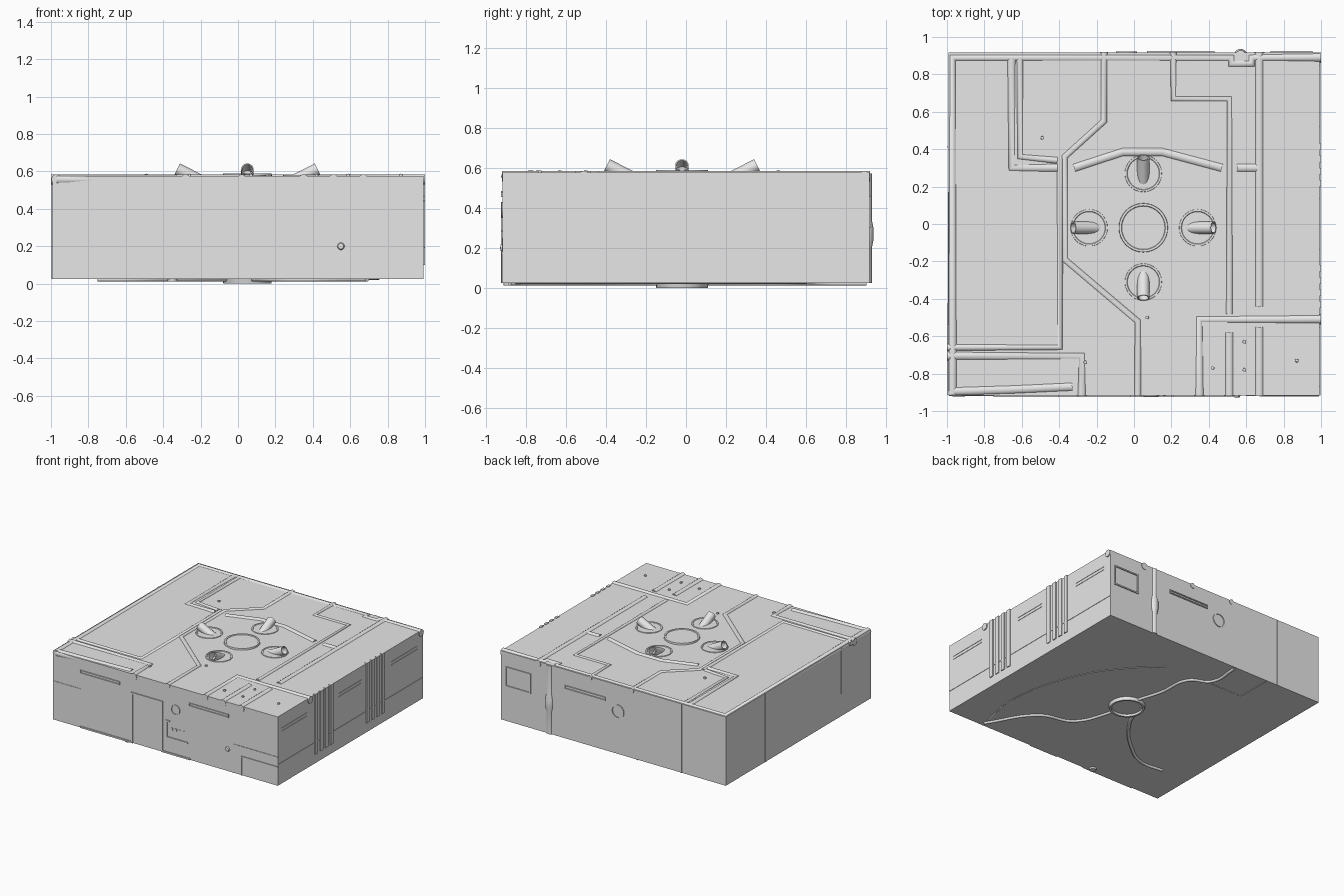
import bpy, bmesh, math
from mathutils import Vector

old = bpy.data.objects.get("Cube")
if old:
    bpy.data.objects.remove(old)

grey = bpy.data.materials.new("light grey")
grey.use_nodes = True
grey.diffuse_color = (0.8, 0.8, 0.8, 1)
grey.node_tree.nodes["Principled BSDF"].inputs["Base Color"].default_value = (0.8, 0.8, 0.8, 1)

HX, HY, Z0, Z1 = 0.993, 0.916, 0.025, 0.575
CX, CY = 0.05, -0.02


def finish(name, bm, smooth=False):
    me = bpy.data.meshes.new(name)
    bm.to_mesh(me)
    bm.free()
    me.materials.append(grey)
    ob = bpy.data.objects.new(name, me)
    bpy.context.collection.objects.link(ob)
    if smooth:
        me.shade_smooth()
        me.set_sharp_from_angle(angle=math.radians(40))
    return ob


def box(name, lo, hi):
    bm = bmesh.new()
    bmesh.ops.create_cube(bm, size=1)
    for v in bm.verts:
        v.co = [(a + b) / 2 + c * (b - a) for a, b, c in zip(lo, hi, v.co)]
    return finish(name, bm)


def lathe(name, profile, at, axis=(0, 0, 1), steps=32):
    """Spin (radius, height) points about an axis."""
    bm = bmesh.new()
    verts = [bm.verts.new((r, 0, h)) for r, h in profile]
    edges = [bm.edges.new(p) for p in zip(verts, verts[1:])]
    bmesh.ops.spin(bm, geom=verts + edges, cent=(0, 0, 0), axis=(0, 0, 1),
                   angle=math.tau, steps=steps, use_duplicate=False)
    bmesh.ops.remove_doubles(bm, verts=bm.verts, dist=0.0001)
    bmesh.ops.recalc_face_normals(bm, faces=bm.faces)
    ob = finish(name, bm, True)
    ob.rotation_euler = Vector(axis).to_track_quat("Z", "Y").to_euler()
    ob.location = at
    return ob


def pipe(name, points, z, r, smooth_path=False):
    cu = bpy.data.curves.new(name, "CURVE")
    cu.dimensions = "3D"
    cu.bevel_depth = r
    cu.bevel_resolution = 3
    cu.use_fill_caps = True
    sp = cu.splines.new("BEZIER" if smooth_path else "POLY")
    pts = sp.bezier_points if smooth_path else sp.points
    pts.add(len(points) - 1)
    for p, (x, y) in zip(pts, points):
        if smooth_path:
            p.co = (x, y, z)
            p.handle_left_type = p.handle_right_type = "AUTO"
        else:
            p.co = (x, y, z, 1)
    cu.materials.append(grey)
    ob = bpy.data.objects.new(name, cu)
    bpy.context.collection.objects.link(ob)


def wall_plate(name, side, a, b, z0, z1, t=0.008):
    """Thin plate on the front (-1) or back (+1) wall."""
    y0, y1 = sorted((side * (HY - 0.01), side * (HY + t)))
    box(name, (a, y0, z0), (b, y1, z1))


def wall_frame(name, side, a, b, z0, z1, w=0.01):
    for n, r in (("left", (a, a + w, z0, z1)), ("right", (b - w, b, z0, z1)),
                 ("bottom", (a, b, z0, z0 + w)), ("top", (a, b, z1 - w, z1))):
        wall_plate(name + "_" + n, side, *r)


# Main hull block
box("hull", (-HX, -HY, Z0), (HX, HY, Z1))

# Roof pipes, mostly sunk into the roof
wide = {
    "rear_border_pipe": [(-.97, -.915), (-.97, .89), (.52, .89), (.52, .857), (.63, .857), (.63, .89), (1, .89)],
    "front_left_pipe": [(-1, -.705), (-.28, -.705), (-.28, -.92)],
    "outer_bent_pipe": [(-.655, .89), (-.655, .30), (-.41, .30)],
    "arch_pipe": [(-.32, .30), (-.06, .385), (.15, .385), (.47, .30)],
    "arch_end_pipe": [(.55, .30), (.66, .30)],
    "long_pipe": [(.67, .92), (.67, -.44)],
    "long_pipe_front": [(.67, -.55), (.67, -.92)],
    "stub_pipe": [(.51, -.58), (.51, -.92)],
    "front_right_pipe": [(1, -.51), (.35, -.51), (.35, -.92)],
    "corner_pipe": [(-.97, -.895), (-.65, -.885), (-.33, -.87)],
}
thin = {
    "inner_bent_pipe": [(-.61, .89), (-.61, .36), (-.41, .34)],
    "diagonal_pipe": [(-.16, .92), (-.16, .55), (-.37, .36), (-.37, -.19), (.02, -.52), (.02, -.92)],
    "left_loop_pipe": [(-.395, .35), (-.395, -.66), (-1, -.66)],
    "stepped_pipe": [(.21, .92), (.21, .67), (.51, .67), (.51, -.48)],
}
for n, p in wide.items():
    pipe(n, p, 0.557, 0.028)
for n, p in thin.items():
    pipe(n, p, 0.563, 0.021)

# Roof discs and four outward tilted nozzles
lathe("roof_hub", [(0, .584), (.115, .584), (.118, .588), (.13, .588), (.132, .57)], (CX, CY, 0))
for n, dx, dy in (("left", 1, 0), ("right", -1, 0), ("rear", 0, 1), ("front", 0, -1)):
    lathe("nozzle_disc_" + n, [(0, .577), (.085, .577), (.088, .58), (.098, .58), (.1, .57)],
          (CX + dx * .29, CY + dy * .29, 0))
    tilt = math.radians(27)
    axis = (dx * math.cos(tilt), dy * math.cos(tilt), math.sin(tilt))
    lathe("nozzle_" + n, [(.033, -.2), (.033, 0), (.027, 0), (.027, -.07), (0, -.09)],
          (CX + dx * .375, CY + dy * .375, .613), axis, 20)

# Small roof studs
for i, (x, y) in enumerate([(-.49, .46), (.07, -.5), (.42, -.77), (.59, -.63), (.59, -.78), (.87, -.73), (-.26, -.74)]):
    lathe(f"roof_stud_{i}", [(0, .588), (.009, .585), (.01, .57)], (x, y, 0), steps=10)

# Front wall: doorway, vents and panel lines
for n, x in (("left", -.30), ("right", -.035)):
    wall_plate("door_post_" + n, -1, x, x + .015, Z0, .43)
wall_plate("door_lintel", -1, -.30, -.02, .418, .43)
wall_plate("lower_sill", -1, -.75, -.3, Z0, .037)
wall_plate("lower_sill_right", -1, -.02, .22, Z0, .037)
wall_frame("front_vent_left", -1, -.75, -.40, .46, .485, .005)
wall_frame("front_vent_right", -1, .21, .56, .455, .48, .005)
wall_plate("bracket_post", -1, .005, .017, .15, .29)
wall_plate("bracket_foot", -1, .005, .20, .15, .16)
wall_plate("bracket_cap", -1, .005, .04, .28, .29)
for i in range(4):
    wall_plate(f"control_key_{i}", -1, .05 + i * .035, .065 + i * .035, .22, .24, .004)
lathe("front_dial", [(.04, 0), (.04, .006), (.034, .006), (.034, 0)], (.09, -HY, .39), (0, -1, 0))
lathe("front_knob", [(0, .012), (.015, .01), (.02, 0)], (.55, -HY, .2), (0, -1, 0), 12)
wall_plate("corner_panel_post", -1, .6, .608, Z0, .25, .004)
wall_plate("corner_panel_top", -1, .6, .99, .25, .256, .004)
wall_plate("corner_panel_step", -1, .67, .99, .17, .178, .006)
wall_plate("corner_panel_step_post", -1, .67, .678, Z0, .178, .006)
wall_plate("front_seam", -1, -.99, -.75, .33, .335, .003)

# Back wall: window, standpipe, slot, porthole and seam
wall_frame("back_window", 1, .73, .955, .30, .46)
wall_frame("back_slot", 1, .07, .43, .42, .45, .008)
lathe("porthole_ring", [(.055, 0), (.055, .007), (.047, .007), (.047, 0)], (-.04, HY, .365), (0, 1, 0))
wall_plate("back_seam", 1, -.604, -.596, Z0, Z1, .004)
lathe("standpipe", [(0, .025), (.028, .025), (.028, .2), (.036, .24), (.036, .3), (.028, .34), (.028, .57), (0, .575)],
      (.57, .9, 0), steps=20)

# Side walls: rib groups, vents and seams
for n, start in (("front", -.45), ("rear", .2)):
    for i in range(4):
        y = start + i * .065
        box(f"{n}_rib_{i}", (.98, y, .1), (1, y + .035, Z1 + .004))
for n, a, b in (("front", -.87, -.55), ("middle", -.14, .14), ("rear", .52, .85)):
    for z in (.44, .465):
        box(f"side_vent_{n}", (.98, a, z), (HX + .003, b, z + .005))
box("side_seam", (.98, -HY, .19), (HX + .003, HY, .195))
for n, y, z in (("rear", .41, .02), ("front", -.55, .2)):
    box("right_side_seam_" + n, (-HX - .004, y, max(z, Z0)), (-.98, y + .008, Z1))

# Underside hub, cables and drain
lathe("underside_hub", [(0, .016), (.11, .016), (.113, 0), (.128, 0), (.135, .03)], (CX, CY, 0))
pipe("cable_rear", [(.05, .1), (-.01, .3), (-.05, .56), (-.19, .65), (-.2, .9)], .023, .012, True)
pipe("cable_front", [(.08, -.13), (.09, -.19), (.21, -.44), (.45, -.53), (.69, -.88)], .023, .012, True)
pipe("cable_side", [(-.07, -.09), (-.125, -.2), (-.36, -.46), (-.56, -.58), (-.75, -.575)], .023, .012, True)
pipe("cable_loop", [(.69, -.85), (.75, -.5), (.6, .1), (.4, .4), (.2, .6)], .026, .006, True)
pipe("underside_seam", [(-.2, .62), (-.5, .62), (-.5, .9)], .026, .005)
lathe("drain", [(0, .012), (.025, .012), (.028, .03)], (-.35, -.885, 0), steps=16)
